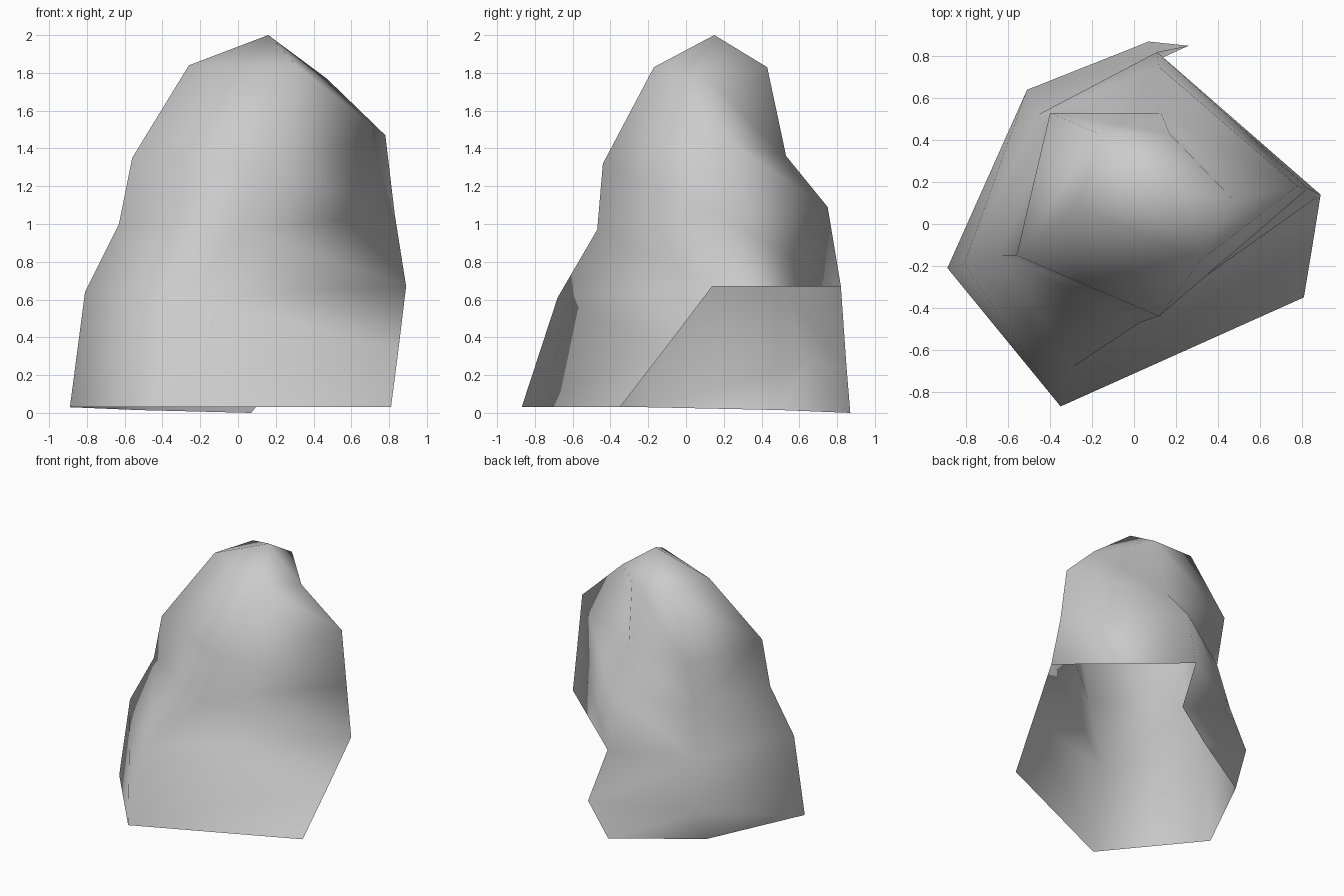
import bpy
import bmesh

default_cube = bpy.data.objects.get("Cube")
if default_cube:
    bpy.data.objects.remove(default_cube, do_unlink=True)


def make_material(name, color):
    material = bpy.data.materials.new(name)
    material.use_nodes = True
    material.diffuse_color = color
    shader = material.node_tree.nodes["Principled BSDF"]
    shader.inputs["Base Color"].default_value = color
    shader.inputs["Roughness"].default_value = 0.9
    return material


# Five-sided cross-sections from foot to shoulder.
# Corner order: left flank, front, right flank, back, back left flank.
sections = [
    [(-.89, -.21, .03), (-.35, -.87, .03), (.81, -.35, .03), (.26, .85, .24), (-.51, .64, .26)],
    [(-.81, -.19, .64), (-.29, -.68, .61), (.89, .14, .67), (.11, .82, .67), (-.46, .52, .64)],
    [(-.63, -.15, 1), (.03, -.47, .97), (.83, .17, 1.05), (.12, .75, 1.09), (-.39, .46, 1)],
    [(-.56, -.15, 1.35), (.12, -.44, 1.32), (.78, .18, 1.47), (.13, .53, 1.36), (-.4, .53, 1.36)],
    [(-.26, .08, 1.84), (.32, -.17, 1.83), (.47, .12, 1.77), (.17, .43, 1.83), (-.17, .43, 1.83)],
]
peak_point = (.16, .15, 2)
heel_points = [(.07, .87, 0), (-.53, .5, .015)]
rim_point = (.85, -.11, .34)

# Fold of each side, per band: rising or falling diagonal, or skipped
folds = {"rising": "R", "falling": "F", "skipped": "-"}
bands = ["F--RR", "FFFFF", "RFFFR", "FFFFF"]

bm = bmesh.new()
rings = [[bm.verts.new(point) for point in section] for section in sections]
peak = bm.verts.new(peak_point)
rim = bm.verts.new(rim_point)
heel_right, heel_left = [bm.verts.new(point) for point in heel_points]
left, front, right, back, back_left = rings[0]


def pairs(ring):
    return zip(ring, ring[1:] + ring[:1])


# Flanks between neighbouring cross-sections
for lower, upper, band in zip(rings, rings[1:], bands):
    for (a, b), (d, c), fold in zip(pairs(lower), pairs(upper), band):
        if fold == folds["rising"]:
            bm.faces.new((a, b, c))
            bm.faces.new((a, c, d))
        elif fold == folds["falling"]:
            bm.faces.new((a, b, d))
            bm.faces.new((b, c, d))

# Front of the foot, up to the rim of the open right side
front_knee, right_knee = rings[1][1:3]
bm.faces.new((front, right, rim))
bm.faces.new((front, rim, front_knee))
bm.faces.new((front_knee, rim, right_knee))

# Cap around the peak
for a, b in pairs(rings[-1]):
    bm.faces.new((a, b, peak))

# Heel tucked under the back
bm.faces.new((back_left, back, heel_right))
bm.faces.new((back_left, heel_right, heel_left))
bm.faces.new((back_left, heel_left, left))

for face in bm.faces:
    face.smooth = True

mesh = bpy.data.meshes.new("boulder")
bm.to_mesh(mesh)
bm.free()
mesh.materials.append(make_material("stone grey", (.6, .6, .6, 1)))

boulder = bpy.data.objects.new("boulder", mesh)
bpy.context.collection.objects.link(boulder)
